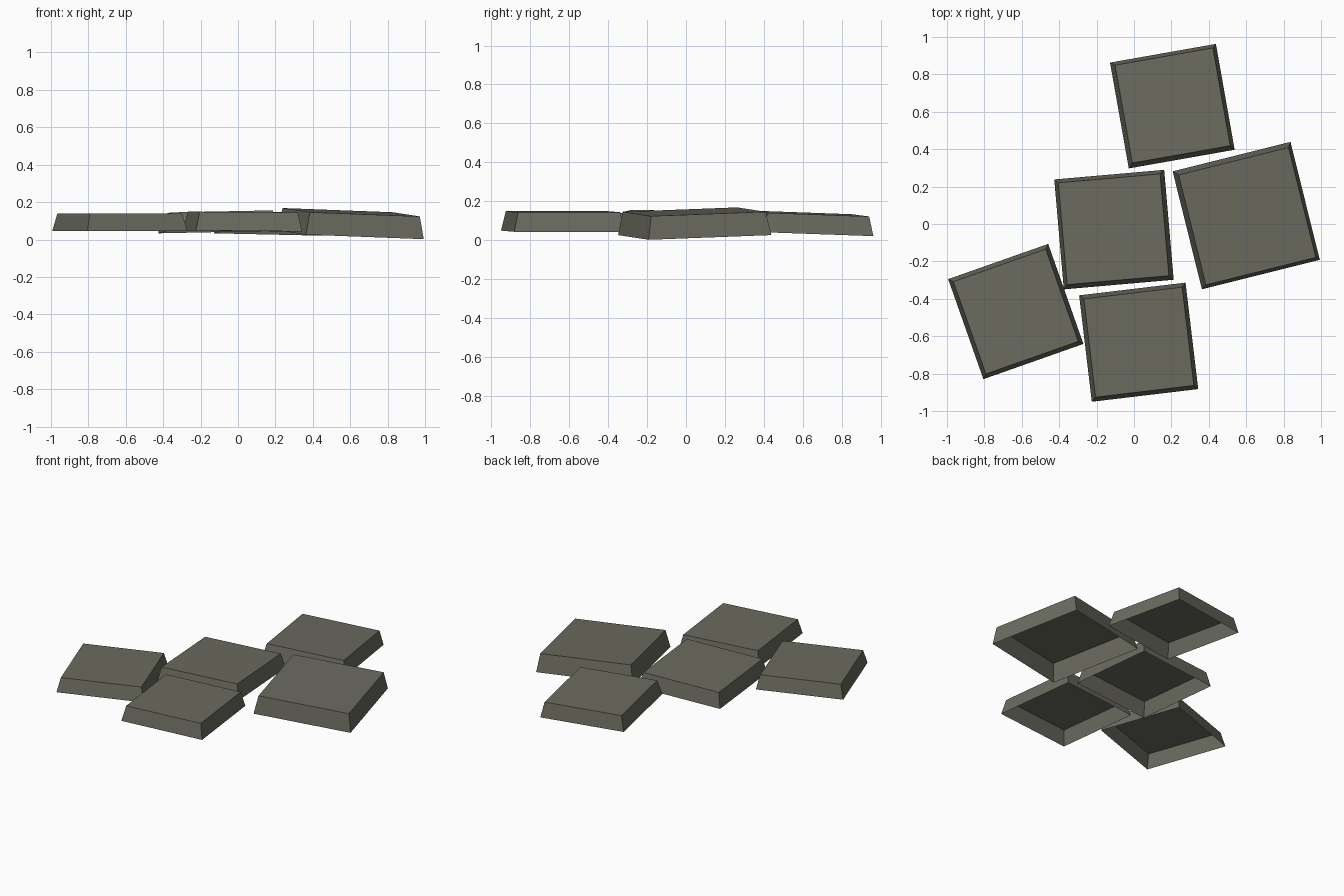
import bpy, bmesh, math
from mathutils import Matrix, Vector

if "Cube" in bpy.data.objects:
    bpy.data.objects.remove(bpy.data.objects["Cube"])

stone = bpy.data.materials.new("dark grey stone")
stone.diffuse_color = (0.145, 0.145, 0.115, 1)
stone.use_nodes = True
stone.node_tree.nodes["Principled BSDF"].inputs["Base Color"].default_value = stone.diffuse_color


def slab(name, centre, size, yaw, slope_u, slope_v, thick, inset=0.022):
    """Tapered paving slab, open underneath; slopes tilt it along its own axes."""
    bm = bmesh.new()
    bmesh.ops.create_cube(bm, size=1)
    for v in bm.verts:
        top = v.co.z > 0
        width = size - 2 * inset if top else size
        v.co = Vector((v.co.x * width, v.co.y * width, thick if top else 0))
    # remove the underside
    bottom = [f for f in bm.faces if f.normal.z < -0.9]
    bmesh.ops.delete(bm, geom=bottom, context='FACES_ONLY')
    # tilt, turn and place
    u = Vector((1, 0, slope_u)).normalized()
    n = u.cross(Vector((0, 1, slope_v))).normalized()
    v = n.cross(u)
    tilt = Matrix((u, v, n)).transposed().to_4x4()
    turn = Matrix.Rotation(math.radians(yaw), 4, 'Z')
    bmesh.ops.transform(bm, verts=bm.verts, matrix=Matrix.Translation(centre) @ turn @ tilt)
    mesh = bpy.data.meshes.new(name)
    bm.to_mesh(mesh)
    bm.free()
    mesh.materials.append(stone)
    obj = bpy.data.objects.new(name, mesh)
    bpy.context.collection.objects.link(obj)


# five loosely laid slabs
slab("back_slab", (0.205, 0.63, 0.037), 0.575, 10, -0.022, -0.035, 0.10)
slab("right_slab", (0.60, 0.045, 0.026), 0.65, 14, -0.037, 0.037, 0.12)
slab("centre_slab", (-0.107, -0.03, 0.045), 0.59, 5, 0.02, -0.02, 0.10)
slab("front_slab", (0.025, -0.632, 0.046), 0.573, 6.8, -0.01, 0.0, 0.10)
slab("left_slab", (-0.632, -0.468, 0.045), 0.567, 19.4, 0.0, 0.0, 0.094)
